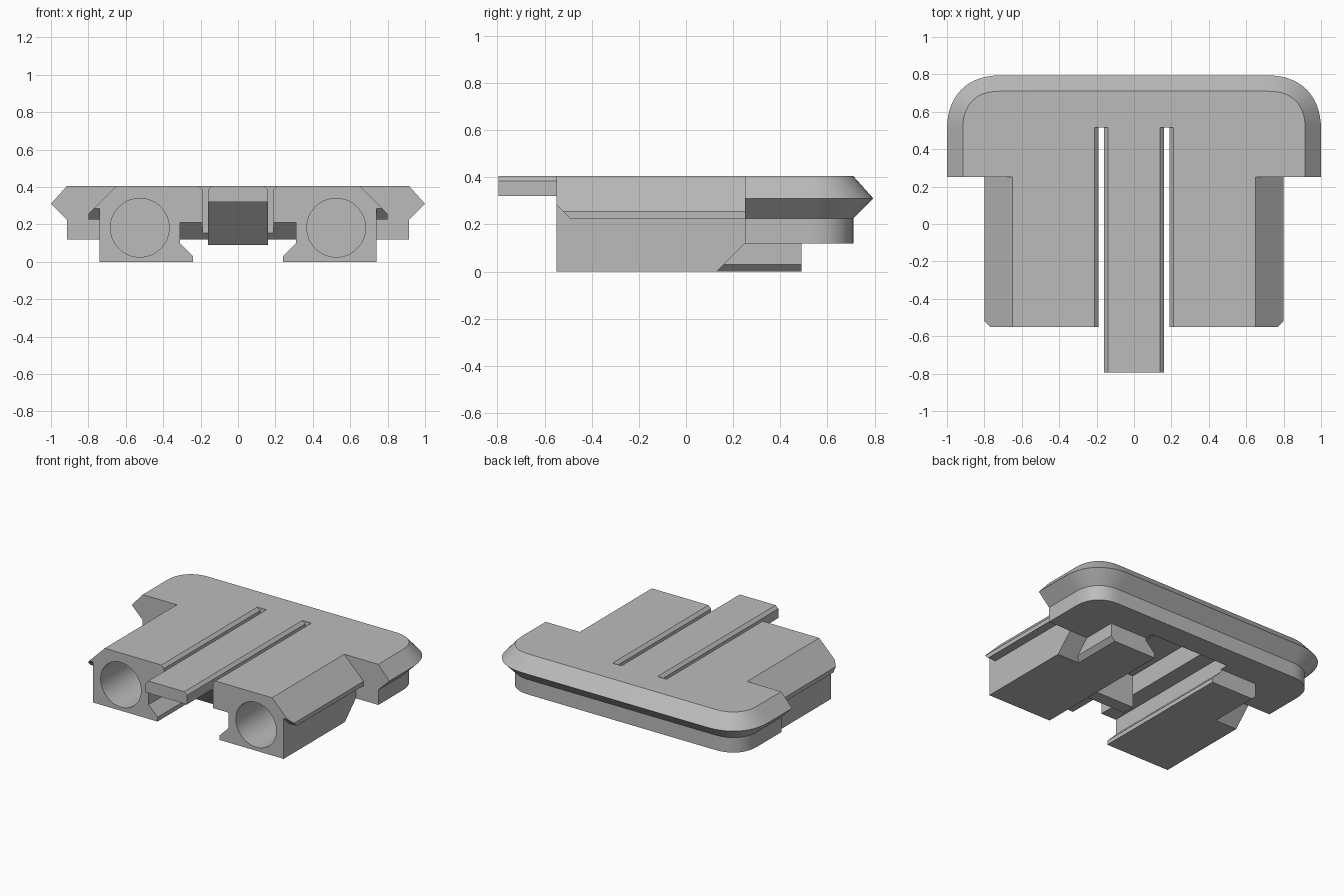
import bpy, bmesh, math
from mathutils import Vector

if "Cube" in bpy.data.objects:
    bpy.data.objects.remove(bpy.data.objects["Cube"], do_unlink=True)

grey = bpy.data.materials.new("plain_grey")
grey.use_nodes = True
grey.diffuse_color = (0.5, 0.5, 0.5, 1)
grey.node_tree.nodes["Principled BSDF"].inputs["Base Color"].default_value = (0.5, 0.5, 0.5, 1)


def finish(bm, name):
    bmesh.ops.recalc_face_normals(bm, faces=bm.faces[:])
    mesh = bpy.data.meshes.new(name)
    bm.to_mesh(mesh)
    bm.free()
    mesh.materials.append(grey)
    obj = bpy.data.objects.new(name, mesh)
    bpy.context.collection.objects.link(obj)
    return obj


def loft(name, rings):
    """Solid through a stack of matching closed rings."""
    bm = bmesh.new()
    loops = [[bm.verts.new(p) for p in ring] for ring in rings]
    n = len(loops[0])
    for a, b in zip(loops, loops[1:]):
        for i in range(n):
            j = (i + 1) % n
            bm.faces.new((a[i], a[j], b[j], b[i]))
    bm.faces.new(loops[0])
    bm.faces.new(loops[-1])
    return finish(bm, name)


def along_y(name, profile, y0, y1, side=1):
    """Extrude an x-z profile along y."""
    return loft(name, [[Vector((side * x, y, z)) for x, z in profile] for y in (y0, y1)])


def along_x(name, profile, x0, x1):
    """Extrude a y-z profile along x."""
    return loft(name, [[Vector((x, y, z)) for y, z in profile] for x in (x0, x1)])


def combine(target, tool, operation):
    mod = target.modifiers.new("combine", 'BOOLEAN')
    mod.operation = operation
    mod.solver = 'EXACT'
    mod.object = tool
    bpy.context.view_layer.update()
    with bpy.context.temp_override(object=target, active_object=target):
        bpy.ops.object.modifier_apply(modifier=mod.name)
    bpy.data.objects.remove(tool, do_unlink=True)


def rounded_outline(half, back, rx, ry, z, steps=14):
    """Straight front edge, soft rounded back corners."""
    corner = []
    for i in range(steps + 1):
        a = math.pi / 2 * i / steps
        corner.append((half - rx + rx * math.cos(a) ** 0.85,
                       back - ry + ry * max(0, math.sin(a)) ** 0.85))
    right = [(half, 0.25)] + corner
    points = right + [(-x, y) for x, y in reversed(right)]
    return [Vector((x, y, z)) for x, y in points]


# Back flange with a double-bevelled rim over a straight skirt
inner = (0.915, 0.71, 0.2, 0.2)
outer = (1.0, 0.795, 0.3, 0.3)
body = loft("clip_body", [rounded_outline(*inner, 0.12), rounded_outline(*inner, 0.225),
                          rounded_outline(*outer, 0.31), rounded_outline(*inner, 0.405)])

# Channel under the flange, ending in a ramp
combine(body, along_x("channel", [(0.1, 0.05), (0.62, 0.05), (0.46, 0.21), (0.1, 0.21)],
                      -0.31, 0.31), 'DIFFERENCE')

# Opening for the spring tongue, with chamfered top edges
combine(body, along_y("opening", [(-0.19, 0), (0.19, 0), (0.19, 0.385), (0.23, 0.425),
                                  (-0.23, 0.425), (-0.19, 0.385)], 0.1, 0.515), 'DIFFERENCE')

leg_profile = [(0.24, 0), (0.74, 0), (0.74, 0.225), (0.8, 0.225), (0.8, 0.255), (0.65, 0.405),
               (0.21, 0.405), (0.19, 0.385), (0.19, 0.21), (0.31, 0.21), (0.31, 0.1), (0.24, 0.03)]
rib_profile = [(0.24, 0), (0.24, 0.03), (0.31, 0.1), (0.31, 0.14), (0.6, 0.14), (0.6, 0.03), (0.57, 0)]

for side in (1, -1):
    # Leg with side wing, sloped back foot and clipped wing tip
    leg = along_y("leg", leg_profile, -0.55, 0.3, side)
    combine(leg, along_x("heel", [(0.03, -0.1), (0.25, 0.12), (0.4, 0.12), (0.4, -0.1)],
                         side * 0.1, side * 0.9), 'DIFFERENCE')
    combine(leg, along_x("wing_tip", [(-0.6, 0.335), (-0.6, 0.2), (-0.465, 0.2)],
                         side * 0.74, side * 0.9), 'DIFFERENCE')
    # Round socket in the front of the leg
    circle = [(0.525 + 0.157 * math.cos(math.tau * i / 64),
               0.182 + 0.157 * math.sin(math.tau * i / 64)) for i in range(64)]
    combine(leg, along_y("socket", circle, -0.7, 0.1, side), 'DIFFERENCE')
    # Rib that carries the foot on under the flange
    combine(leg, along_y("rib", rib_profile, 0.11, 0.49, side), 'UNION')
    combine(body, leg, 'UNION')

# Spring tongue with a ramped catch underneath
tongue = along_y("tongue", [(-0.16, 0.32), (0.16, 0.32), (0.16, 0.385), (0.14, 0.405),
                            (-0.14, 0.405), (-0.16, 0.385)], -0.795, 0.53)
combine(tongue, along_x("catch", [(-0.55, 0.35), (-0.29, 0.09), (-0.2, 0.09), (-0.2, 0.35)],
                        -0.16, 0.16), 'UNION')
combine(body, tongue, 'UNION')

# Smooth the rounded parts, keep the edges crisp
bpy.ops.object.select_all(action='DESELECT')
body.select_set(True)
bpy.context.view_layer.objects.active = body
bpy.ops.object.shade_smooth_by_angle(angle=math.radians(25))
